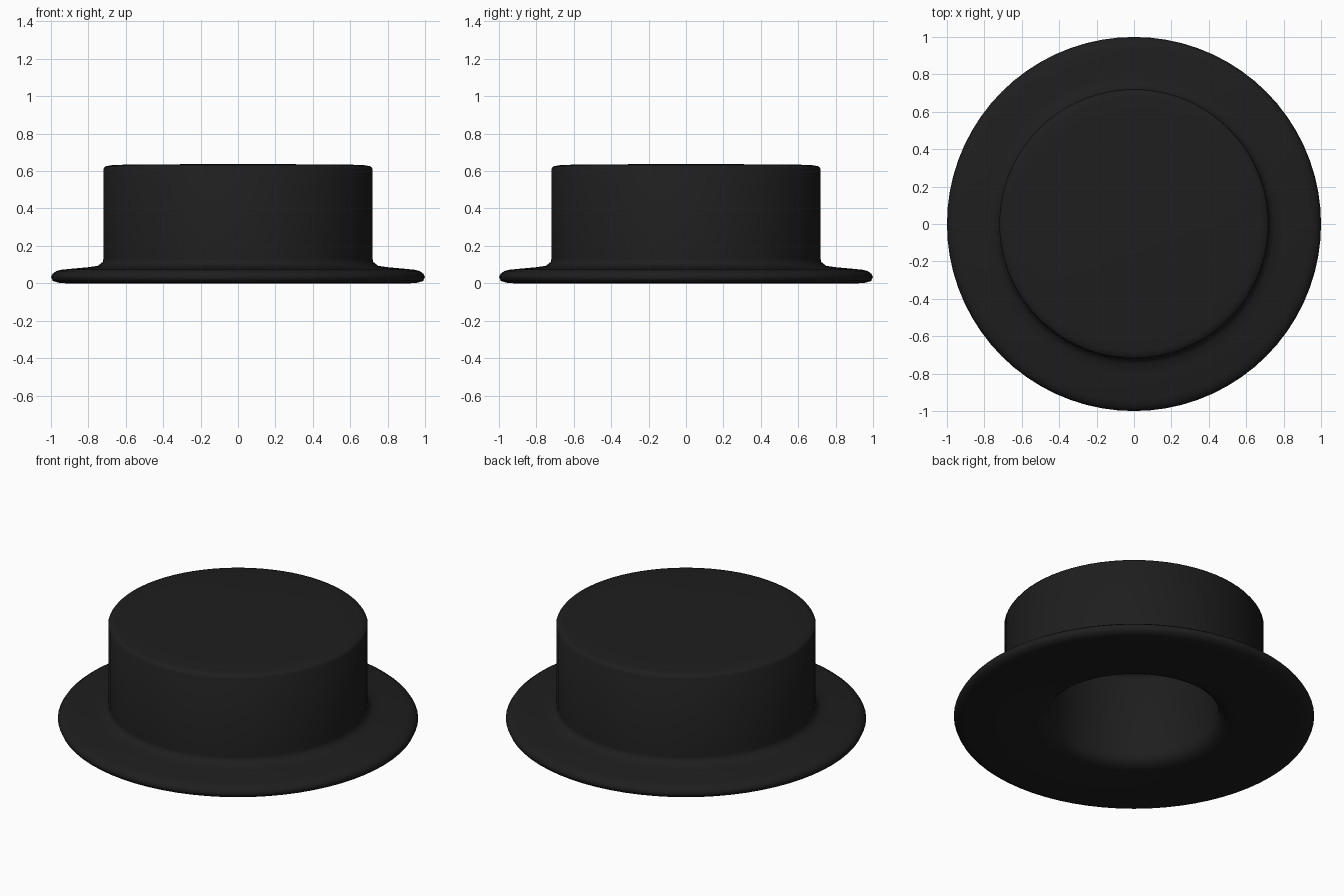
import bpy, bmesh, math

if "Cube" in bpy.data.objects:
    bpy.data.objects.remove(bpy.data.objects["Cube"])

# Half profile (radius, height): crown top, crown wall, brim, underside, head opening
profile = [
    (0, 0.637), (0.57, 0.636), (0.68, 0.631), (0.71, 0.625), (0.72, 0.612),
    (0.72, 0.13), (0.722, 0.115), (0.75, 0.093), (0.80, 0.086), (0.94, 0.073),
    (0.97, 0.066), (0.99, 0.052), (1.0, 0.035), (0.99, 0.012), (0.955, 0.002),
    (0.92, 0), (0.55, 0), (0.51, 0.01), (0.48, 0.035), (0.47, 0.07),
    (0.47, 0.54), (0.45, 0.565), (0.40, 0.575), (0, 0.575),
]

# Spin the profile into the hat
bm = bmesh.new()
verts = [bm.verts.new((r, 0, z)) for r, z in profile]
edges = [bm.edges.new(pair) for pair in zip(verts, verts[1:])]
bmesh.ops.spin(bm, geom=verts + edges, cent=(0, 0, 0), axis=(0, 0, 1),
               angle=math.tau, steps=72)
bmesh.ops.remove_doubles(bm, verts=bm.verts, dist=1e-4)
bmesh.ops.recalc_face_normals(bm, faces=bm.faces)
for face in bm.faces:
    face.smooth = True

mesh = bpy.data.meshes.new("hat")
bm.to_mesh(mesh)
bm.free()
hat = bpy.data.objects.new("hat", mesh)
bpy.context.collection.objects.link(hat)

# Black felt
felt = bpy.data.materials.new("black_felt")
felt.diffuse_color = (0.013, 0.013, 0.013, 1)
felt.use_nodes = True
felt.node_tree.nodes["Principled BSDF"].inputs["Base Color"].default_value = felt.diffuse_color
mesh.materials.append(felt)
